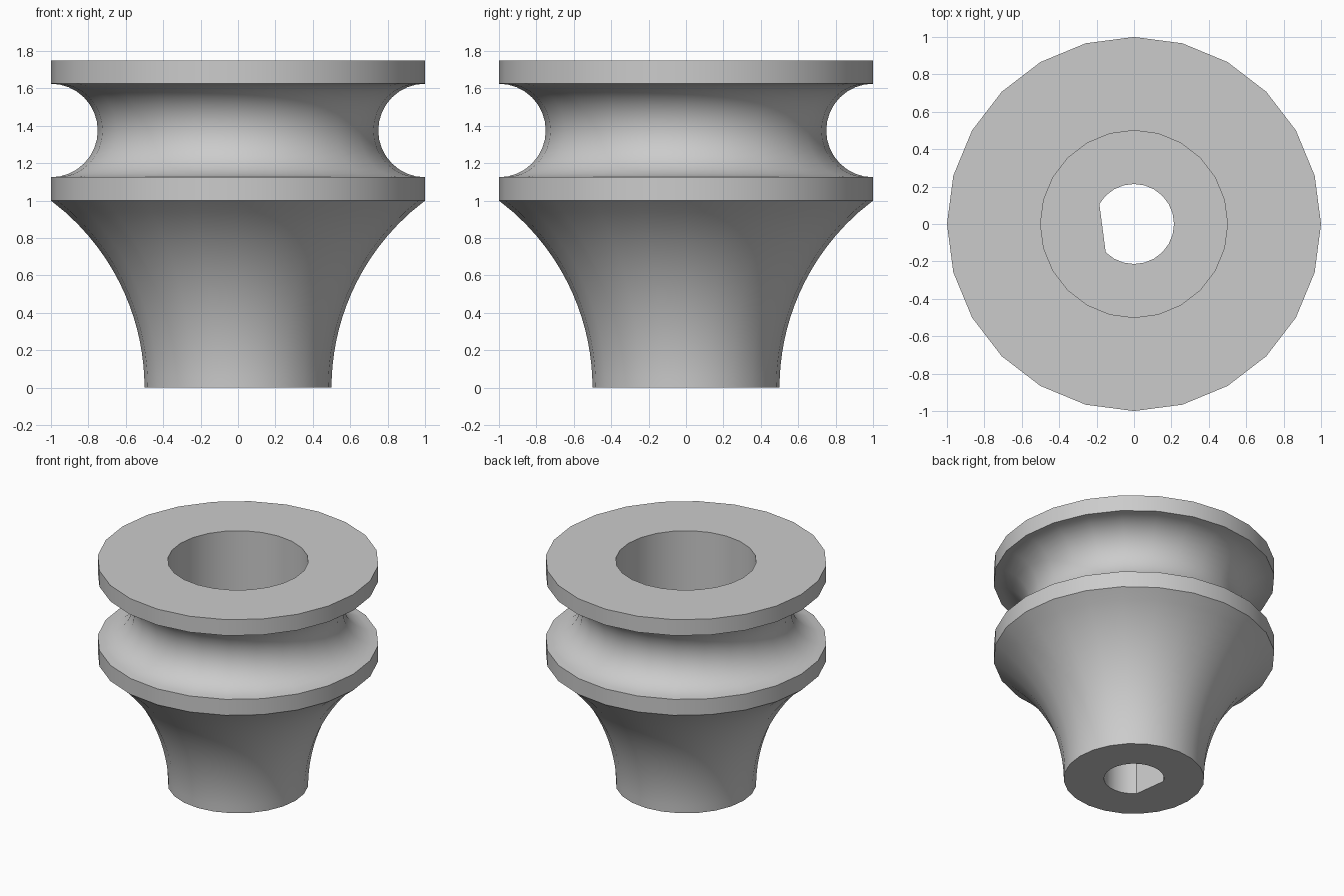
import bpy
import bmesh
from math import cos, sin, pi, radians, sqrt
from mathutils import Vector

SIDES = 24
HEIGHT = 1.75
BORE_FLOOR = 1.0
HOLE_RADIUS = 0.214

cube = bpy.data.objects.get("Cube")
if cube:
    bpy.data.objects.remove(cube, do_unlink=True)

# Plain grey material
grey = bpy.data.materials.new("plain grey")
grey.use_nodes = True
colour = (0.6, 0.6, 0.6, 1)
grey.diffuse_color = colour
grey.node_tree.nodes["Principled BSDF"].inputs["Base Color"].default_value = colour


def circle(radius):
    return [Vector((radius * cos(2 * pi * i / SIDES), radius * sin(2 * pi * i / SIDES), 0))
            for i in range(SIDES)]


def d_shape(radius, first, last):
    """Circle with the points between first and last moved onto a straight chord."""
    points = circle(radius)
    a, b = points[first], points[last]
    for i in range(first + 1, last):
        points[i] = a.lerp(b, (i - first) / (last - first))
    return points


def loft_closed(name, rings):
    """Skin a closed series of (outline, height) rings."""
    bm = bmesh.new()
    loops = [[bm.verts.new((p.x, p.y, z)) for p in outline] for outline, z in rings]
    for k, low in enumerate(loops):
        high = loops[(k + 1) % len(loops)]
        for i in range(SIDES):
            j = (i + 1) % SIDES
            bm.faces.new((low[i], low[j], high[j], high[i]))
    bmesh.ops.recalc_face_normals(bm, faces=bm.faces)
    mesh = bpy.data.meshes.new(name)
    bm.to_mesh(mesh)
    bm.free()
    mesh.materials.append(grey)
    obj = bpy.data.objects.new(name, mesh)
    bpy.context.collection.objects.link(obj)
    bpy.ops.object.select_all(action='DESELECT')
    obj.select_set(True)
    bpy.context.view_layer.objects.active = obj
    bpy.ops.object.shade_smooth_by_angle(angle=radians(30))
    return obj


# Flared stem: concave arc from the foot to the lower flange
profile = []
STEPS = 16
for i in range(STEPS + 1):
    z = i / STEPS
    profile.append((1.75 - sqrt(1.25 ** 2 - z * z), z))

# Lower flange rim and the half-round groove above it
for i in range(STEPS + 1):
    t = pi * i / STEPS
    profile.append((1 - 0.25 * sin(t), 1.375 - 0.25 * cos(t)))

# Upper flange rim, then the wide bore down to its floor
profile += [(1, HEIGHT), (0.5, HEIGHT), (0.5, BORE_FLOOR)]

# D-shaped shaft hole through the stem
hole = d_shape(HOLE_RADIUS, 10, 15)
rings = [(circle(r), z) for r, z in profile] + [(hole, BORE_FLOOR), (hole, 0)]
loft_closed("grooved_pulley", rings)
